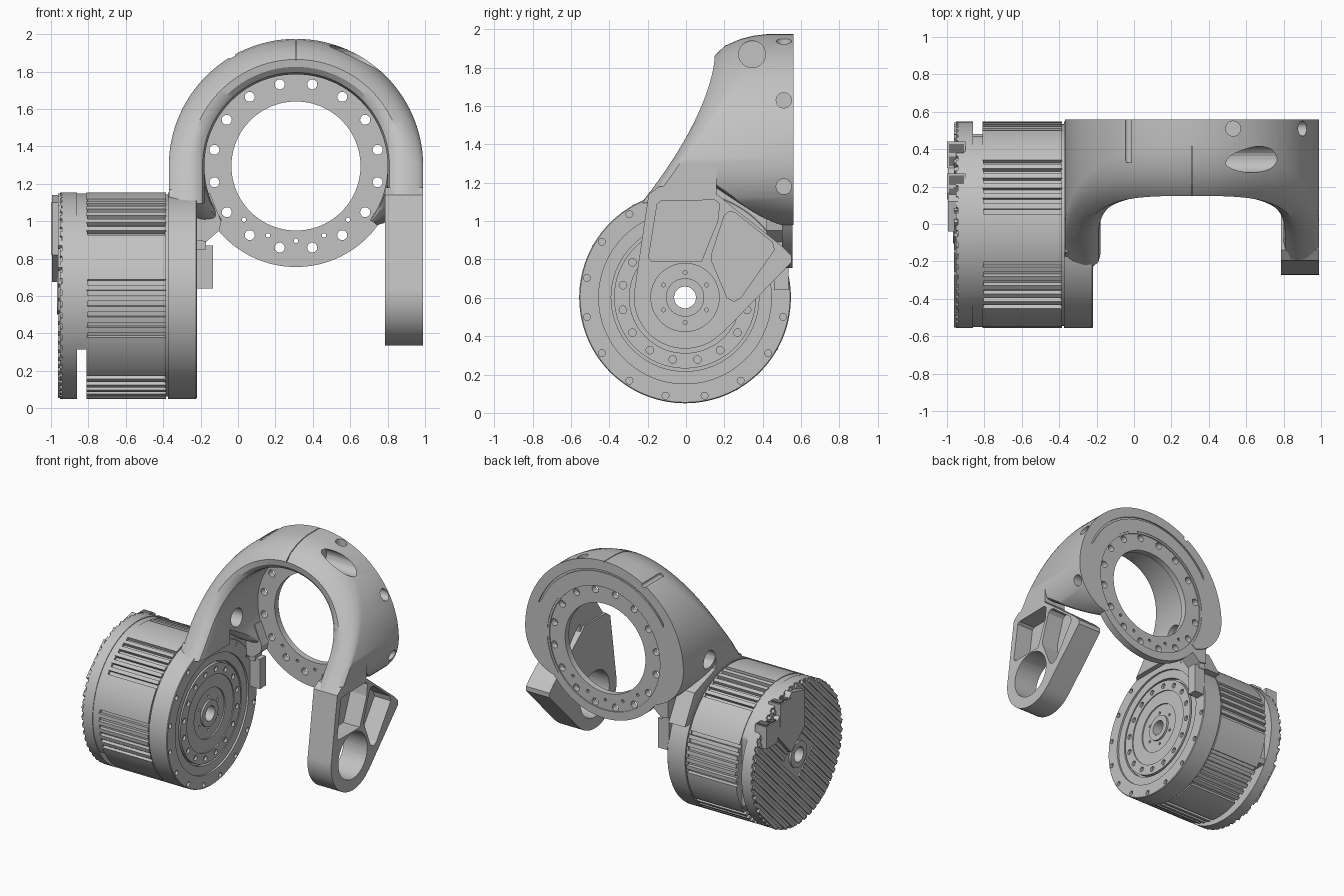
import bpy, bmesh
from math import sin, cos, pi, radians, sqrt

if "Cube" in bpy.data.objects:
    bpy.data.objects.remove(bpy.data.objects["Cube"])

MY, MZ = -0.005, 0.602   # drum axis (along x)
RX, RZ = 0.31, 1.295     # ring axis (along y)


def material(name, v):
    m = bpy.data.materials.new(name)
    m.use_nodes = True
    m.diffuse_color = (v, v, v, 1)
    m.node_tree.nodes["Principled BSDF"].inputs["Base Color"].default_value = (v, v, v, 1)
    return m


GREY = material("machined grey", 0.54)
DARK = material("dark grey", 0.16)


def shade(ob):
    bpy.ops.object.select_all(action='DESELECT')
    ob.select_set(True)
    bpy.context.view_layer.objects.active = ob
    bpy.ops.object.shade_smooth_by_angle(angle=radians(32))


def finish(name, bm, mat=GREY, smooth=True):
    bmesh.ops.recalc_face_normals(bm, faces=bm.faces[:])
    me = bpy.data.meshes.new(name)
    bm.to_mesh(me)
    bm.free()
    me.materials.append(mat)
    ob = bpy.data.objects.new(name, me)
    bpy.context.scene.collection.objects.link(ob)
    if smooth:
        shade(ob)
    return ob


def loft(bm, rings, closed=False):
    rows = [[bm.verts.new(p) for p in ring] for ring in rings]
    n = len(rows[0])
    for i in range(len(rows) - (0 if closed else 1)):
        a, b = rows[i], rows[(i + 1) % len(rows)]
        for j in range(n):
            k = (j + 1) % n
            bm.faces.new((a[j], a[k], b[k], b[j]))
    if not closed:
        bm.faces.new(rows[0])
        bm.faces.new(rows[-1])


def place(axis, a, u, v):
    return {'X': (a, u, v), 'Y': (u, a, v), 'Z': (u, v, a)}[axis]


def add_prism(bm, pts, axis, lo, hi):
    loft(bm, [[place(axis, a, u, v) for u, v in pts] for a in (lo, hi)])


def prism(name, pts, axis, lo, hi, mat=GREY):
    bm = bmesh.new()
    add_prism(bm, pts, axis, lo, hi)
    return finish(name, bm, mat)


def circle(u, v, r, n=24, start=0.0, end=2 * pi):
    step = (end - start) / n
    return [(u + r * cos(start + i * step), v + r * sin(start + i * step)) for i in range(n)]


def rect(u0, u1, v0, v1):
    return [(u0, v0), (u1, v0), (u1, v1), (u0, v1)]


def lathe(name, profile, axis, u, v, seg=112):
    bm = bmesh.new()
    loft(bm, [[place(axis, a, u + r * cos(t), v + r * sin(t)) for a, r in profile]
              for t in (2 * pi * i / seg for i in range(seg))], closed=True)
    return finish(name, bm)


def cut(ob, shapes):
    """Subtract a list of (outline, axis, low, high) prisms."""
    bm = bmesh.new()
    for s in shapes:
        add_prism(bm, *s)
    tool = finish("cutter", bm, smooth=False)
    mod = ob.modifiers.new("cut", 'BOOLEAN')
    mod.operation, mod.solver, mod.object = 'DIFFERENCE', 'EXACT', tool
    bpy.context.view_layer.update()
    dg = bpy.context.evaluated_depsgraph_get()
    me = bpy.data.meshes.new_from_object(ob.evaluated_get(dg))
    ob.modifiers.clear()
    ob.data = me
    bpy.data.objects.remove(tool)
    shade(ob)


def bolt_circle(u, v, r, hole, count, axis, lo, hi):
    return [(circle(u + r * cos(t), v + r * sin(t), hole, 14), axis, lo, hi)
            for t in (2 * pi * (i + .5) / count for i in range(count))]


# Arched shell: full round at the back, tapering into the flange below the middle
def section(ang, drop=0, yb=.56):
    s = max(0, sin(ang))
    below = max(0, ang - pi, -ang) / radians(36)
    z = RZ + 0.57 * s - drop
    yf = 0.15 - 0.34 * (max(0, 1.865 - z) / 0.715) ** 1.6 + .55 * below ** .75
    c = 0.05 + 0.22 * s
    prof = [(.68, yb), (.68, yf + c), (.672, yf + .75 * c), (.655, yf + .5 * c),
            (.62, yf + .2 * c), (.57, yf), (.53, yf + .005), (.5, yf + .03),
            (.49, yf + .07), (.49, yb)]
    out = []
    for r, y in prof:
        r = .49 + (r - .49) * (1 - .75 * below ** 2)
        out.append((RX + r * cos(ang), y, RZ + r * sin(ang) - drop))
    return out


bm = bmesh.new()
loft(bm, [section(pi * (1.2 - 1.4 * i / 84)) for i in range(85)])
arch = finish("arched_shell", bm)
groove = circle(RX, RZ, .605, 40, radians(20), radians(150))
groove += circle(RX, RZ, .59, 40, radians(150), radians(20))
seam = [(.6, 1.967), (.42, 1.967), (.29, 1.942), (.21, 1.907), (.158, 1.86),
        (.1, 1.86), (.1, 2.1), (.6, 2.1)]
cut(arch, [(circle(.345, 1.87, .07), 'X', .47, 1.1),
           (circle(.51, 1.63, .04), 'X', .82, 1.1),
           (circle(.51, 1.18, .04), 'X', .9, 1.1),
           (circle(.53, .51, .04), 'Z', 1.88, 2.1),
           (circle(.24, 1.27, .07), 'X', -.5, -.1),
           (circle(-.03, 1.88, .018), 'Y', .33, .6),
           (seam, 'X', .307, .313),
           (groove, 'Y', .55, .6)])

# Front roots running straight down from the shell
for side, ang, low in (("right", pi, .2), ("left", 0, .15)):
    bm = bmesh.new()
    loft(bm, [section(ang, low * i / 5, .16) for i in range(6)])
    finish("shell_root_" + side, bm)

# Ring flange with bolt holes
ring = lathe("ring_flange", [(.50, .345), (.50, .54), (.556, .54), (.556, .475),
                             (.548, .475), (.548, .345)], 'Y', RX, RZ)
cut(ring, bolt_circle(RX, RZ, .445, .027, 16, 'Y', .4, .7)
    + [(circle(RX + .4 * cos(t), RZ + .4 * sin(t), .012, 10), 'Y', .4, .7)
       for t in (radians(-90 + d) for d in (-44, -22, 0, 22, 44))])

# Hanging leg with two pockets and a bearing eye
outline = circle(MY, MZ, .267, 32, radians(168), radians(318))
outline += [(.197, .423), (.55, .785), (.55, .82), (.5, .87), (.16, 1.14), (.12, 1.18),
            (-.14, 1.18), (-.195, 1.14)]
leg = prism("side_leg", outline, 'X', .787, .99)
cut(leg, [(circle(MY, MZ, .178, 48), 'X', .7, 1.1),
          ([(-.15, 1.09), (-.13, 1.105), (.15, 1.11), (.175, 1.09), (.165, 1.0),
            (.08, .79), (-.18, .79), (-.195, .81)], 'X', .85, 1.1),
          ([(.2, 1.03), (.225, 1.05), (.255, 1.045), (.45, .89), (.46, .85),
            (.285, .6), (.25, .582), (.215, .6), (.135, .79), (.135, .83)], 'X', .85, 1.1)])

# Neck saddle between the shell and the drum rim
prism("neck_saddle", [(-.19, 1.1), (-.15, 1.17), (.16, 1.17), (.42, 1.08), (.54, .86),
                      (.45, .86), (.35, .98), (.2, 1.07), (0, 1.11)], 'X', -.368, -.224)
prism("neck_wedge", [(-.23, 1.15), (-.15, 1.15), (-.09, 1.0), (-.1, .95), (-.17, .89), (-.23, .9)],
      'Y', .42, .55)
prism("cable_socket", rect(-.23, -.135, .64, .87), 'Y', .46, .535)
prism("cable_socket_step", rect(-.23, -.17, .85, .92), 'Y', .45, .54)

# Drum: front flange with stepped face
flange = lathe("drum_flange", [(-.375, .057), (-.375, .552), (-.225, .552), (-.22, .547),
                               (-.22, .45), (-.235, .45), (-.235, .385), (-.265, .385),
                               (-.265, .37), (-.232, .37), (-.232, .29), (-.24, .29),
                               (-.24, .19), (-.25, .19), (-.25, .1), (-.235, .1),
                               (-.235, .057)], 'X', MY, MZ)
cut(flange, bolt_circle(MY, MZ, .522, .018, 16, 'X', -.25, -.1)
    + bolt_circle(MY, MZ, .33, .02, 16, 'X', -.25, -.1)
    + bolt_circle(MY, MZ, .13, .01, 6, 'X', -.27, -.1))


# Grooved middle band and toothed rear lip
def toothed(name, count, is_groove, r_out, r_in, lo, hi):
    outer = []
    for i in range(count):
        r = r_in if is_groove(i) else r_out
        for f, rad in ((0, r_out), (.5, r_out), (.52, r), (.98, r)):
            t = 2 * pi * (i + f) / count
            outer.append((MY + rad * cos(t), MZ + rad * sin(t)))
    n = len(outer)
    inner = circle(MY, MZ, .057, n)
    bm = bmesh.new()
    loft(bm, [[place('X', lo, *inner[j]), place('X', lo, *outer[j]),
               place('X', hi, *outer[j]), place('X', hi, *inner[j])] for j in range(n)], closed=True)
    return finish(name, bm)


toothed("grooved_band", 60, lambda i: i % 10 not in (4, 5, 6, 7), .552, .527, -.81, -.385)
lathe("band_joint", [(-.39, .057), (-.39, .54), (-.37, .54), (-.37, .057)], 'X', MY, MZ)
spacer = lathe("rear_spacer", [(-.865, .057), (-.865, .547), (-.805, .547), (-.805, .057)],
               'X', MY, MZ)
cut(spacer, [(rect(-.7, .7, -.1, .315), 'X', -1, -.7), (rect(.47, .7, .35, 1.2), 'X', -1, -.7)])
lathe("rear_cap", [(-.94, .057), (-.94, .552), (-.86, .552), (-.86, .057)], 'X', MY, MZ)
toothed("rear_lip", 56, lambda i: True, .552, .535, -.952, -.938)

# Diagonal cooling ribs and centre hub on the rear face
bm = bmesh.new()
q = sqrt(.5)
for i in range(-10, 11):
    off = i * .052
    half = sqrt(.545 ** 2 - off ** 2) - .01
    spans = [(-half, half)] if abs(off) > .11 else [(-half, -.13), (.13, half)]
    for a, b in spans:
        pts = [(MY + q * (t - o), MZ + q * (t + o)) for t, o in
               ((a, off - .014), (b, off - .014), (b, off + .014), (a, off + .014))]
        add_prism(bm, pts, 'X', -.962, -.945)
finish("cooling_ribs", bm)
lathe("rear_hub", [(-.968, .057), (-.968, .1), (-.94, .1), (-.94, .057)], 'X', MY, MZ, 48)

# Control cover and connectors with dark inserts
prism("control_cover", [(-.04, .82), (.13, .675), (.36, .93), (.12, 1.14), (-.04, 1.1)],
      'X', -.995, -.94)
for u, v in ((.2, 1.03), (.37, .92)):
    prism("connector", rect(u - .07, u + .07, v - .1, v + .07), 'X', -1, -.9)
    for k in (-1, 1):
        w = u + k * .034
        prism("connector_insert", rect(w - .025, w + .025, v + .065, v + .078),
              'X', -.99, -.91, DARK)
